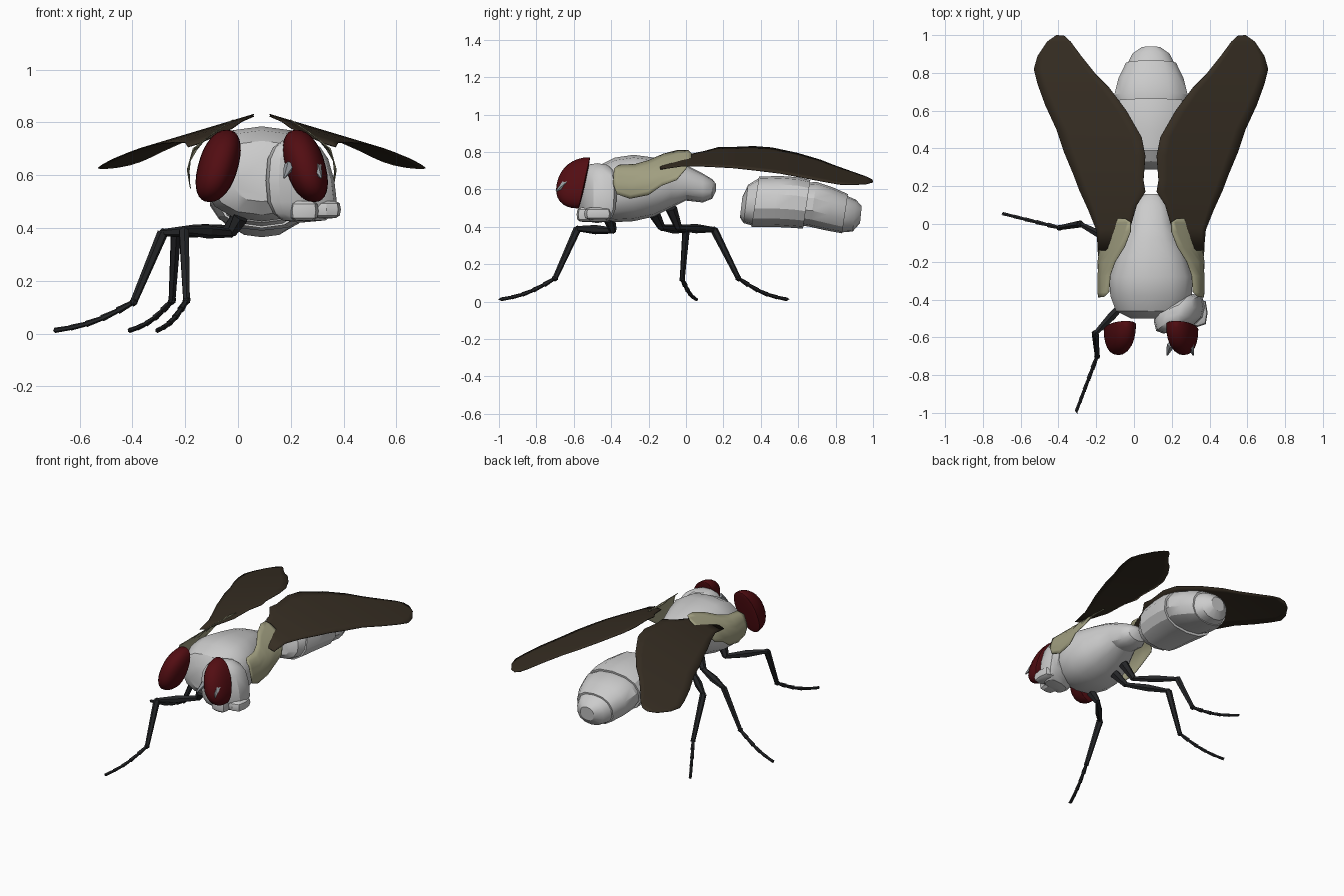
import bpy, bmesh, math
from mathutils import Vector, Matrix

if "Cube" in bpy.data.objects:
    bpy.data.objects.remove(bpy.data.objects["Cube"])

MID = 0.09  # x of the body's plane of symmetry


def material(name, rgb):
    m = bpy.data.materials.new(name)
    m.use_nodes = True
    m.diffuse_color = (*rgb, 1)
    m.node_tree.nodes["Principled BSDF"].inputs["Base Color"].default_value = (*rgb, 1)
    return m


GREY = material("pale grey", (0.6, 0.6, 0.6))
RED = material("dark red", (0.085, 0.004, 0.006))
BROWN = material("wing brown", (0.036, 0.026, 0.016))
OLIVE = material("olive", (0.36, 0.35, 0.22))
BLACK = material("leg black", (0.018, 0.019, 0.021))
STEEL = material("steel grey", (0.3, 0.32, 0.34))


def finish(bm, name, mat, angle=30):
    bmesh.ops.recalc_face_normals(bm, faces=bm.faces)
    me = bpy.data.meshes.new(name)
    bm.to_mesh(me)
    bm.free()
    ob = bpy.data.objects.new(name, me)
    bpy.context.collection.objects.link(ob)
    me.materials.append(mat)
    bpy.ops.object.select_all(action="DESELECT")
    ob.select_set(True)
    bpy.context.view_layer.objects.active = ob
    bpy.ops.object.shade_smooth_by_angle(angle=math.radians(angle))
    return ob


def thicken(ob, t):
    mod = ob.modifiers.new("thickness", "SOLIDIFY")
    mod.thickness = t
    mod.offset = 0


def spow(v, p):
    return math.copysign(abs(v) ** p, v)


# Body segment: rounded rings (y, half width, low z, high z) along y
def loft(name, rings, tilt=0.0, n=14):
    bm = bmesh.new()
    loops = []
    for y, hw, lo, hi in rings:
        loop = []
        for i in range(n):
            a = math.tau * (i + 0.5) / n
            dz = spow(math.sin(a), 0.85) * (hi - lo) / 2
            loop.append(bm.verts.new((MID + spow(math.cos(a), 0.85) * hw,
                                      y + tilt * dz, (lo + hi) / 2 + dz)))
        loops.append(loop)
    for a, b in zip(loops, loops[1:]):
        for i in range(n):
            j = (i + 1) % n
            bm.faces.new((a[i], a[j], b[j], b[i]))
    bm.faces.new(loops[0])
    bm.faces.new(loops[-1])
    return finish(bm, name, GREY)


loft("thorax", [(-0.5, 0.11, 0.5, 0.66), (-0.46, 0.19, 0.45, 0.73), (-0.38, 0.22, 0.425, 0.77),
                (-0.28, 0.225, 0.43, 0.785), (-0.17, 0.19, 0.455, 0.77), (-0.08, 0.15, 0.5, 0.755),
                (0.0, 0.115, 0.54, 0.73), (0.09, 0.1, 0.53, 0.685), (0.14, 0.07, 0.55, 0.655),
                (0.16, 0.03, 0.59, 0.63)])
loft("abdomen_collar", [(0.295, 0.09, 0.45, 0.56), (0.32, 0.14, 0.42, 0.625),
                        (0.375, 0.165, 0.405, 0.66)], 0.12)
loft("abdomen_front", [(0.37, 0.172, 0.4, 0.668), (0.48, 0.19, 0.4, 0.672),
                       (0.58, 0.2, 0.395, 0.665), (0.645, 0.2, 0.39, 0.65)], 0.15)
loft("abdomen_rear", [(0.62, 0.18, 0.41, 0.635), (0.68, 0.198, 0.4, 0.64), (0.77, 0.175, 0.38, 0.61),
                      (0.85, 0.135, 0.365, 0.575)], 0.15)
loft("abdomen_tip", [(0.84, 0.13, 0.37, 0.57), (0.9, 0.1, 0.375, 0.545),
                     (0.935, 0.05, 0.42, 0.51)], 0.1)


# Rounded lump with a squareness power, then an optional reshaping rule
def lump(name, centre, radii, mat, power=1.0, seg=(14, 9), rule=None):
    bm = bmesh.new()
    bmesh.ops.create_uvsphere(bm, u_segments=seg[0], v_segments=seg[1], radius=1)
    for v in bm.verts:
        p = Vector([spow(c, power) * r for c, r in zip(v.co, radii)])
        v.co = Vector(centre) + (rule(p) if rule else p)
    return finish(bm, name, mat)


# Half of the head, leaning outward toward the bottom
def head_lean(p):
    return Vector((p.x - 0.2 * p.z * (p.x > 0), p.y + 0.3 * p.x, p.z))


lump("head_half", (0.235, -0.475, 0.58), (0.13, 0.09, 0.16), GREY, 0.7, (12, 8), head_lean)
lump("cheek", (0.25, -0.535, 0.465), (0.055, 0.05, 0.04), GREY, 0.6, (8, 6))
lump("jaw", (0.335, -0.47, 0.47), (0.055, 0.075, 0.035), GREY, 0.6, (8, 6))

# Domed eyes with flat backs
for side, label in ((-1, "right"), (1, "left")):
    def dome(p, s=side):
        y = p.y if p.y < 0 else p.y * 0.05
        return Vector((p.x - s * 0.24 * p.z, y + 0.22 * p.z, p.z))
    lump(label + "_eye", (MID + side * 0.165, -0.545, 0.635), (0.077, 0.145, 0.137),
         RED, 0.9, (24, 16), dome)


# Tapered link between two points
def link(bm, a, b, r1, r2, n=6):
    a, b = Vector(a), Vector(b)
    d = b - a
    rot = d.to_track_quat("Z", "Y").to_matrix().to_4x4()
    bmesh.ops.create_cone(bm, cap_ends=True, segments=n, radius1=r1, radius2=r2,
                          depth=d.length, matrix=Matrix.Translation((a + b) / 2) @ rot)


# Two short feelers in front of the left eye
for x, lean, label in ((0.195, -0.02, "inner"), (0.295, 0.02, "outer")):
    bm = bmesh.new()
    link(bm, (x, -0.64, 0.635), (x + lean, -0.695, 0.59), 0.022, 0.004, 5)
    finish(bm, label + "_feeler", STEEL)


# Legs: coxa, femur, tibia and a five-part barbed foot
def leg(name, root, hip, knee, ankle, toe):
    bm = bmesh.new()
    link(bm, root, hip, 0.032, 0.02)
    lower = Vector(hip).lerp(Vector(knee), 0.5)
    link(bm, hip, lower, 0.016, 0.025)
    link(bm, lower, knee, 0.025, 0.014)
    link(bm, knee, ankle, 0.021, 0.014)
    a, t = Vector(ankle), Vector(toe)
    for i in range(5):
        p, q = a.lerp(t, i / 5), a.lerp(t, (i + 1) / 5)
        sag = Vector((0, 0, -0.02))
        p += sag * math.sin(math.pi * i / 5)
        q += sag * math.sin(math.pi * (i + 1) / 5)
        link(bm, p, q, 0.009, 0.014 - 0.001 * i)
        link(bm, q, q + (q - p) * 0.25 + Vector((0.012, 0, 0.004)), 0.007, 0.001, 4)
    for joint in (hip, knee, ankle):
        bmesh.ops.create_icosphere(bm, subdivisions=1, radius=0.018,
                                   matrix=Matrix.Translation(joint))
    finish(bm, name, BLACK)


leg("front_leg", (0.01, -0.41, 0.44), (-0.025, -0.39, 0.38), (-0.205, -0.58, 0.39),
    (-0.195, -0.7, 0.125), (-0.305, -0.99, 0.012))
leg("middle_leg", (0.02, -0.17, 0.47), (-0.04, -0.13, 0.395), (-0.285, 0.0, 0.382),
    (-0.395, -0.02, 0.12), (-0.695, 0.055, 0.012))
leg("rear_leg", (0.02, -0.08, 0.5), (-0.03, -0.04, 0.395), (-0.235, 0.15, 0.385),
    (-0.25, 0.28, 0.125), (-0.41, 0.54, 0.012))


# Sheet filled between matching edge points, laid out by a placing rule
def sheet(name, rows, place, mat, mirrored, steps=8):
    bm = bmesh.new()
    grid = []
    for a, b in rows:
        line = []
        for i in range(steps + 1):
            p = place(Vector(a).lerp(Vector(b), i / steps))
            if mirrored:
                p.x = 2 * MID - p.x
            line.append(bm.verts.new(p))
        grid.append(line)
    for r, s in zip(grid, grid[1:]):
        for i in range(steps):
            bm.faces.new((r[i], r[i + 1], s[i + 1], s[i]))
    thicken(finish(bm, name, mat), 0.004)


# Wing plan as (outer x, y) to (inner x, y)
WING = [((-0.19, -0.14), (-0.15, -0.14)), ((-0.2, -0.03), (-0.02, -0.02)),
        ((-0.24, 0.07), (0.015, 0.1)), ((-0.29, 0.18), (0.06, 0.17)),
        ((-0.32, 0.26), (0.05, 0.23)), ((-0.37, 0.38), (0.06, 0.36)),
        ((-0.41, 0.5), (0.04, 0.46)), ((-0.47, 0.63), (-0.04, 0.6)),
        ((-0.51, 0.74), (-0.13, 0.72)), ((-0.53, 0.82), (-0.2, 0.79)),
        ((-0.51, 0.89), (-0.28, 0.89)), ((-0.46, 0.965), (-0.335, 0.965)),
        ((-0.41, 1.0), (-0.37, 0.997))]


def wing_place(p):
    drop = (p.y - 0.35) / (0.65 if p.y > 0.35 else 0.5)
    return Vector((p.x, p.y, 0.83 - 0.3 * (0.06 - p.x) - 0.05 * drop * drop))


# Wing root lobe as (y, low z) to (y, high z), draped over the thorax side
LOBE = [((-0.39, 0.63), (-0.385, 0.71)), ((-0.37, 0.575), (-0.36, 0.73)),
        ((-0.3, 0.55), (-0.27, 0.735)), ((-0.2, 0.57), (-0.2, 0.755)),
        ((-0.13, 0.62), (-0.12, 0.79)), ((-0.05, 0.65), (-0.04, 0.81)),
        ((0.0, 0.71), (0.01, 0.81)), ((0.03, 0.76), (0.03, 0.79))]
DRAPE = [(0.55, -0.18), (0.62, -0.192), (0.7, -0.17), (0.77, -0.08), (0.815, -0.01)]


def lobe_place(p):
    y, z = p
    for (z0, x0), (z1, x1) in zip(DRAPE, DRAPE[1:]):
        if z <= z1:
            break
    return Vector((x0 + (x1 - x0) * (z - z0) / (z1 - z0), y, z))


for mirrored, label in ((False, "right"), (True, "left")):
    sheet(label + "_wing", WING, wing_place, BROWN, mirrored)
    sheet(label + "_wing_lobe", LOBE, lobe_place, OLIVE, mirrored)
